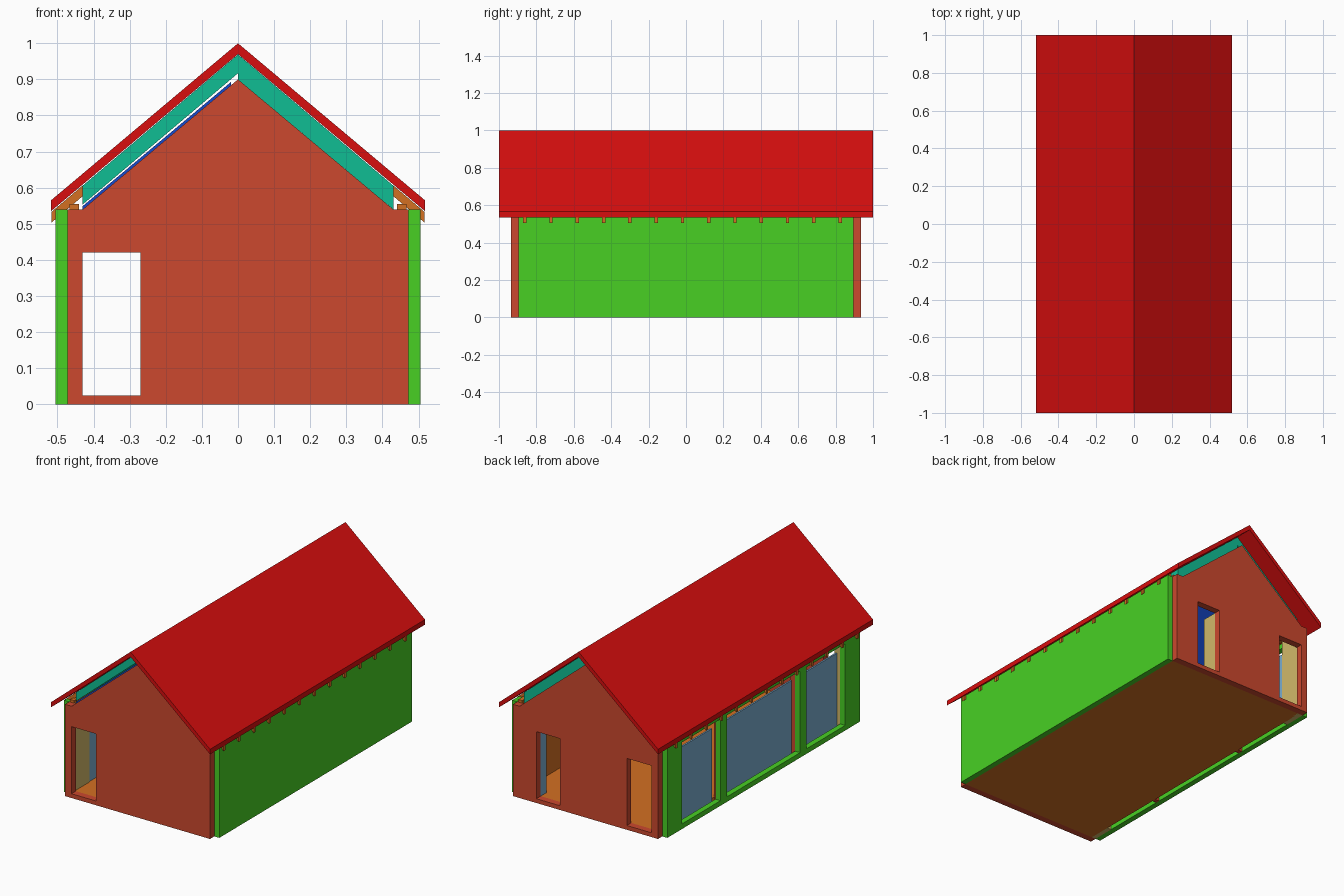
import bpy, bmesh

if "Cube" in bpy.data.objects:
    bpy.data.objects.remove(bpy.data.objects["Cube"])


def material(name, rgb):
    m = bpy.data.materials.new(name)
    lin = [((c / 255 + 0.055) / 1.055) ** 2.4 if c > 10 else c / 255 / 12.92 for c in rgb]
    m.diffuse_color = (*lin, 1)
    m.use_nodes = True
    m.node_tree.nodes["Principled BSDF"].inputs["Base Color"].default_value = m.diffuse_color
    return m


RED = material("roof red", (216, 14, 14))
GREEN = material("wall green", (72, 208, 36))
BRICK = material("brick", (204, 72, 46))
TEAL = material("insulation teal", (16, 190, 148))
ORANGE = material("timber orange", (212, 112, 34))
BLUE = material("ceiling blue", (22, 74, 205))
GLASS = material("glass blue", (122, 173, 207))
TAN = material("lining tan", (210, 185, 105))


def prism(name, profile, y0, y1, mat):
    """Extrude an (x, z) profile along y."""
    bm = bmesh.new()
    face = bm.faces.new([bm.verts.new((x, y0, z)) for x, z in profile])
    out = bmesh.ops.extrude_face_region(bm, geom=[face])
    moved = [v for v in out["geom"] if isinstance(v, bmesh.types.BMVert)]
    bmesh.ops.translate(bm, vec=(0, y1 - y0, 0), verts=moved)
    bmesh.ops.recalc_face_normals(bm, faces=bm.faces)
    me = bpy.data.meshes.new(name)
    bm.to_mesh(me)
    bm.free()
    me.materials.append(mat)
    ob = bpy.data.objects.new(name, me)
    bpy.context.collection.objects.link(ob)
    return ob


def box(name, x, y, z, mat):
    return prism(name, [(x[0], z[0]), (x[1], z[0]), (x[1], z[1]), (x[0], z[1])], y[0], y[1], mat)


def slope(name, side, x0, x1, top, bottom, y0, y1, mat, k=0.845):
    """Sloping slab from x0 to x1 on one side; top and bottom are its heights at the ridge."""
    pts = [(x0, top - k * x0), (x1, top - k * x1), (x1, bottom - k * x1), (x0, bottom - k * x0)]
    return prism(name, [(side * x, z) for x, z in pts], y0, y1, mat)


# Gable walls with door openings
GABLE = [(-0.472, 0), (0.472, 0), (0.472, 0.54), (0.43, 0.54), (0, 0.9), (-0.43, 0.54), (-0.472, 0.54)]


def gable(name, y0, y1, doors):
    wall = prism(name, GABLE, y0, y1, BRICK)
    for x in doors:
        cutter = box("door_cutter", x, (y0 - 0.1, y1 + 0.1), (0.025, 0.42), BRICK)
        mod = wall.modifiers.new("door", "BOOLEAN")
        mod.object = cutter
        mod.solver = "EXACT"
        bpy.context.view_layer.objects.active = wall
        bpy.ops.object.modifier_apply(modifier=mod.name)
        bpy.data.objects.remove(cutter)


gable("front_gable", -0.935, -0.895, [(-0.43, -0.27)])
gable("back_gable", 0.895, 0.935, [(-0.43, -0.27), (0.165, 0.32)])

# Floor and solid side wall with its inner lining
box("floor", (-0.445, 0.472), (-0.895, 0.895), (0, 0.025), ORANGE)
box("right_wall", (0.472, 0.505), (-0.895, 0.895), (0, 0.54), GREEN)
box("right_lining", (0.44, 0.472), (-0.895, 0.895), (0.025, 0.54), ORANGE)

# Open side: green frame with end piers, posts and rails
LX = (-0.505, -0.472)
box("left_sill", LX, (-0.895, 0.895), (0, 0.03), GREEN)
box("left_header", LX, (-0.895, 0.895), (0.51, 0.54), GREEN)
for s in (-1, 1):
    box("left_pier", LX, sorted((s * 0.76, s * 0.895)), (0.03, 0.51), GREEN)
    box("left_post", LX, sorted((s * 0.34, s * 0.4)), (0.03, 0.51), GREEN)
    box("pier_lining", (-0.472, -0.436), sorted((s * 0.76, s * 0.895)), (0, 0.54), TAN)
    box("post_stud", (-0.472, -0.44), sorted((s * 0.345, s * 0.37)), (0, 0.54), BRICK)

# Glazing panes set behind the frame
for y in ((-0.76, -0.40), (-0.34, 0.34), (0.40, 0.76)):
    box("window_pane", (-0.45, -0.44), y, (0.01, 0.44), GLASS)

# Back door reveals
box("door_reveal", (0.155, 0.165), (0.80, 0.895), (0.025, 0.42), TAN)
box("door_side_pane", (0.32, 0.33), (0.84, 0.895), (0.025, 0.42), GLASS)

# Roof, insulation, ceiling, plates and rafter tails
ridge = [(0, 1), (0.518, 0.565), (0.518, 0.535), (0, 0.97), (-0.518, 0.535), (-0.518, 0.565)]
prism("roof", ridge, -1, 1, RED)
slope("right_insulation", 1, 0, 0.43, 0.969, 0.917, -0.895, 0.895, TEAL)
slope("left_insulation", -1, 0, 0.43, 0.969, 0.917, -0.895, 0.895, TEAL)
slope("right_ceiling", 1, 0, 0.43, 0.917, 0.9, -0.895, 0.895, TEAL, 0.837)
slope("left_ceiling", -1, 0.02, 0.43, 0.909, 0.897, -0.895, 0.895, BLUE, 0.837)
for s in (-1, 1):
    box("wall_plate", sorted((s * 0.44, s * 0.466)), (-0.895, 0.895), (0.54, 0.555), ORANGE)
    for i in range(13):
        y = -0.862 + i * 0.1405
        slope("rafter_tail", s, 0.43, 0.516, 0.9695, 0.94, y - 0.009, y + 0.009, ORANGE)
